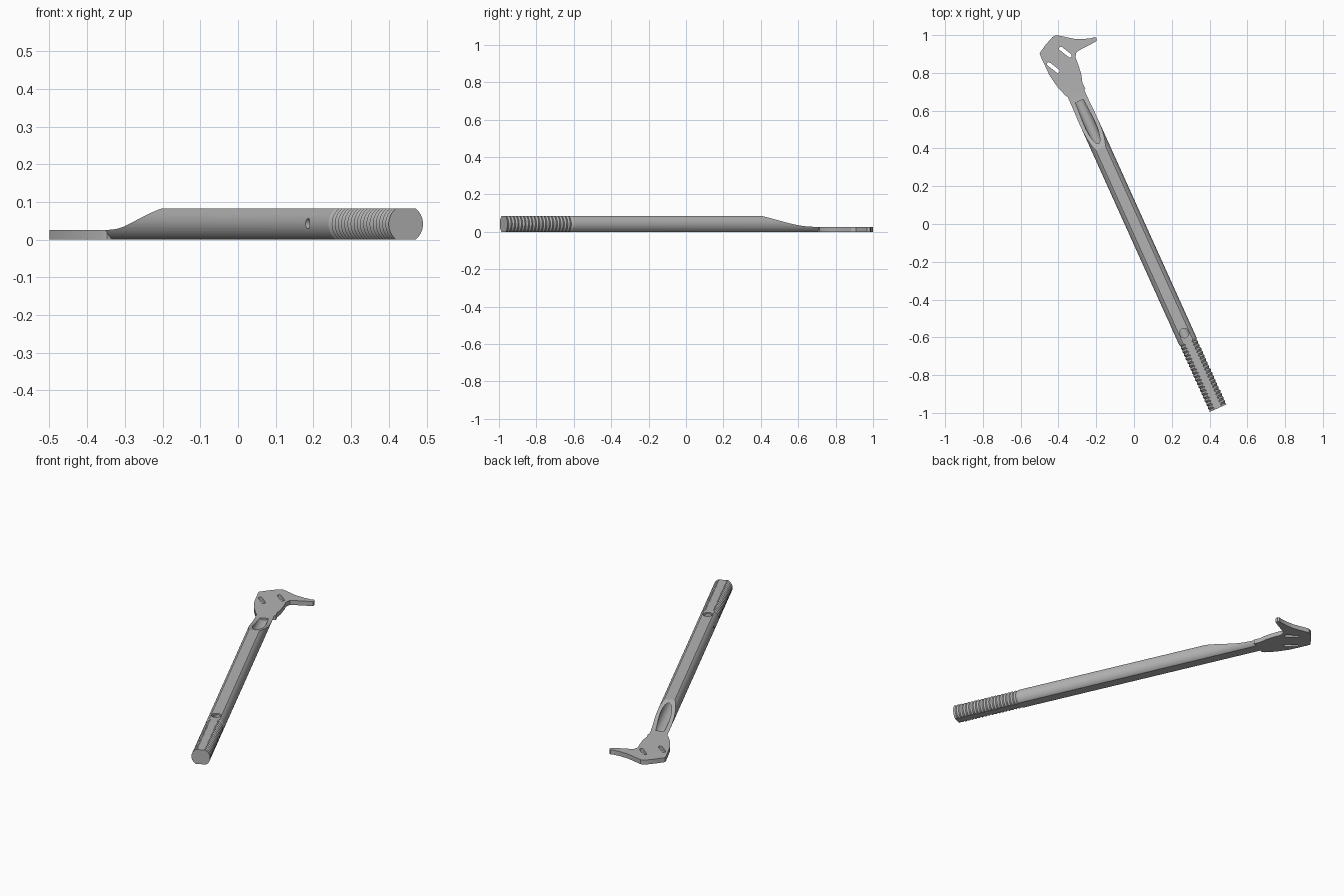
import bpy, bmesh
from math import asin, cos, sin, pi, radians
from mathutils import Matrix, Vector

cube = bpy.data.objects.get("Cube")
if cube:
    bpy.data.objects.remove(cube, do_unlink=True)

steel = bpy.data.materials.new("grey steel")
steel.use_nodes = True
GREY = (0.45, 0.45, 0.45, 1)
steel.diffuse_color = GREY
steel.node_tree.nodes["Principled BSDF"].inputs["Base Color"].default_value = GREY

# Shaft frame: local y runs from the threaded end towards the head
FRAME = Matrix.Translation((0.445, -0.975, 0)) @ Matrix.Rotation(radians(24.3), 4, "Z")
RADIUS, HALF, LENGTH, THICK = 0.05, 0.0415, 1.83, 0.026
THREAD_LENGTH, TEETH, ROOT = 0.387, 19, 0.045


def make(name, bm, frame=None):
    bmesh.ops.recalc_face_normals(bm, faces=bm.faces)
    mesh = bpy.data.meshes.new(name)
    bm.to_mesh(mesh)
    bm.free()
    if frame:
        mesh.transform(frame)
    mesh.materials.append(steel)
    obj = bpy.data.objects.new(name, mesh)
    bpy.context.collection.objects.link(obj)
    return obj


def loft(name, rings, frame=None):
    """Skin a closed solid over rings of equal point count."""
    bm = bmesh.new()
    loops = [[bm.verts.new(p) for p in ring] for ring in rings]
    n = len(loops[0])
    for a, b in zip(loops, loops[1:]):
        for i in range(n):
            j = (i + 1) % n
            bm.faces.new((a[i], a[j], b[j], b[i]))
    bm.faces.new(loops[0])
    bm.faces.new(loops[-1])
    return make(name, bm, frame)


def cylinder(name, radius, start, end, frame=FRAME):
    start, end = Vector(start), Vector(end)
    axis = end - start
    turn = axis.to_track_quat("Z", "Y").to_matrix().to_4x4()
    bm = bmesh.new()
    bmesh.ops.create_cone(bm, cap_ends=True, segments=48, radius1=radius,
                          radius2=radius, depth=axis.length,
                          matrix=Matrix.Translation((start + end) / 2) @ turn)
    return make(name, bm, frame)


def cut(obj, cutter):
    mod = obj.modifiers.new("cut", "BOOLEAN")
    mod.operation, mod.solver, mod.object = "DIFFERENCE", "EXACT", cutter
    bpy.context.view_layer.objects.active = obj
    bpy.ops.object.modifier_apply(modifier=mod.name)
    bpy.data.objects.remove(cutter, do_unlink=True)


def section(radius, y, steps=24):
    """Round section with flats on top and bottom."""
    b = asin(HALF / radius)
    angles = [-b + 2 * b * i / steps for i in range(steps + 1)]
    angles += [a + pi for a in angles]
    return [(radius * cos(a), y, HALF + radius * sin(a)) for a in angles]


# Shaft with ridged grip end
pitch = THREAD_LENGTH / TEETH
rings = []
for i in range(TEETH):
    rings += [section(RADIUS, i * pitch), section(ROOT, (i + 0.5) * pitch)]
rings += [section(RADIUS, THREAD_LENGTH), section(RADIUS, LENGTH)]
shaft = loft("shaft", rings, FRAME)

# Sloping top where the shaft thins down to the head
slope = [(1.51, 2 * HALF), (1.58, 0.064), (1.65, 0.046), (1.71, 0.034),
         (1.76, 0.028), (1.81, THICK), (1.9, THICK), (1.9, 0.2), (1.51, 0.2)]
cut(shaft, loft("slope_cutter", [[(x, y, z) for y, z in slope] for x in (-0.1, 0.1)], FRAME))

# Bore opening on the slope, top hole and side hole
cut(shaft, cylinder("bore_cutter", 0.03, (0, 0.4, 0.0455), (0, 1.784, 0.0455)))
cut(shaft, cylinder("top_hole_cutter", 0.025, (0, 0.436, 0.045), (0, 0.436, 0.12)))
cut(shaft, cylinder("side_hole_cutter", 0.0135, (-0.1, 0.523, 0.0425), (0, 0.523, 0.0425)))

# Flat head plate with hook
outline = [(-.347, .671), (-.363, .68), (-.405, .725), (-.448, .788), (-.49, .878),
           (-.5, .904), (-.469, .947), (-.432, .99), (-.41, 1), (-.363, .99),
           (-.315, .98), (-.262, .98), (-.225, .984), (-.209, .99), (-.199, .984),
           (-.199, .968), (-.236, .947), (-.278, .926), (-.305, .91), (-.31, .883),
           (-.294, .841), (-.278, .788), (-.273, .746), (-.257, .714)]
head = loft("head_plate", [[(x, y, z) for x, y in outline] for z in (0, THICK)])

# Two slanted slots through the head
for centre in ((-0.363, 0.91), (-0.427, 0.828)):
    frame = Matrix.Translation((*centre, 0)) @ Matrix.Rotation(radians(-38), 4, "Z")
    slot = []
    for side in (1, -1):
        for i in range(9):
            a = pi * i / 8 - pi / 2
            slot.append((side * (0.03 + 0.01 * cos(a)), side * 0.01 * sin(a)))
    cut(head, loft("slot_cutter", [[(x, y, z) for x, y in slot] for z in (-0.1, 0.1)], frame))

# Smooth curved sides, crisp corners
for obj, angle in ((shaft, 10), (head, 28)):
    bpy.ops.object.select_all(action="DESELECT")
    obj.select_set(True)
    bpy.context.view_layer.objects.active = obj
    bpy.ops.object.shade_smooth_by_angle(angle=radians(angle))
